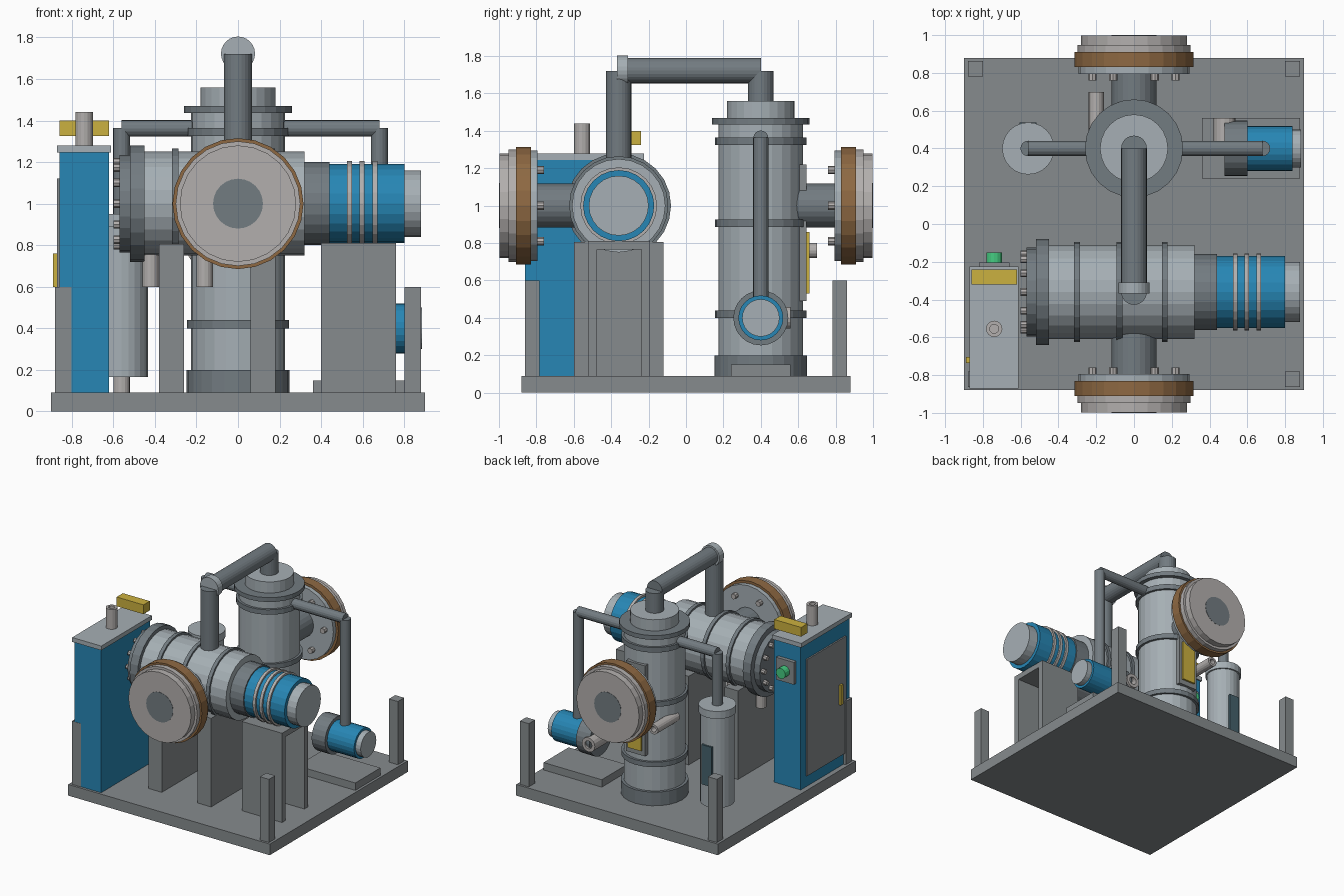
import bpy, bmesh
from math import cos, sin, pi
from mathutils import Vector

if "Cube" in bpy.data.objects:
    bpy.data.objects.remove(bpy.data.objects["Cube"])


def material(name, rgb):
    m = bpy.data.materials.new(name)
    m.diffuse_color = (*rgb, 1)
    m.use_nodes = True
    m.node_tree.nodes["Principled BSDF"].inputs["Base Color"].default_value = m.diffuse_color
    return m


LIGHT = material("light_steel", (0.38, 0.43, 0.46))
DARK = material("dark_steel", (0.17, 0.20, 0.22))
FRAME = material("frame_grey", (0.24, 0.26, 0.27))
PALE = material("pale_metal", (0.45, 0.43, 0.42))
BLUE = material("blue_paint", (0.02, 0.24, 0.46))
YELLOW = material("yellow_paint", (0.60, 0.44, 0.05))
BROWN = material("brown_gasket", (0.27, 0.14, 0.055))
GREEN = material("green_button", (0.06, 0.60, 0.22))
TEAL = material("dark_glass", (0.06, 0.12, 0.15))


def finish(name, bm, mat):
    bmesh.ops.recalc_face_normals(bm, faces=bm.faces)
    me = bpy.data.meshes.new(name)
    bm.to_mesh(me)
    bm.free()
    me.materials.append(mat)
    ob = bpy.data.objects.new(name, me)
    bpy.context.collection.objects.link(ob)
    return ob


def box(name, x, y, z, mat):
    """Box from (min, max) pairs."""
    bm = bmesh.new()
    bmesh.ops.create_cube(bm, size=1)
    for v in bm.verts:
        v.co = Vector([(a + b) / 2 + c * (b - a) for (a, b), c in zip((x, y, z), v.co)])
    return finish(name, bm, mat)


def lathe(name, axis, centre, profile, mat, seg=24):
    """Turn (radius, position) points around an axis; centre gives the other two coordinates."""
    bm = bmesh.new()
    rings = []
    for r, t in profile:
        ring = []
        for i in range(seg):
            a = 2 * pi * i / seg
            p = [centre[0] + r * cos(a), centre[1] + r * sin(a)]
            p.insert("xyz".index(axis), t)
            ring.append(bm.verts.new(p))
        rings.append(ring)
    for a, b in zip(rings, rings[1:]):
        for i in range(seg):
            j = (i + 1) % seg
            bm.faces.new((a[i], a[j], b[j], b[i]))
    bm.faces.new(rings[0])
    bm.faces.new(rings[-1])
    return finish(name, bm, mat)


def cyl(name, axis, centre, r, a, b, mat, seg=24):
    return lathe(name, axis, centre, [(r, a), (r, b)], mat, seg)


def nozzle(name, axis, centre, r, a, b, mat=PALE):
    """Short pipe with a bored open end at b."""
    d = 0.05 if b > a else -0.05
    return lathe(name, axis, centre, [(r, a), (r, b), (r * 0.55, b), (r * 0.55, b - d)], mat, 16)


# Skid base and corner posts
box("base_plate", (-0.9, 0.9), (-0.88, 0.88), (0, 0.09), FRAME)
for sx in (-1, 1):
    for sy in (-1, 1):
        cx, cy = sx * 0.84, sy * 0.822
        box("corner_post", (cx - 0.04, cx + 0.04), (cy - 0.04, cy + 0.04), (0.09, 0.6), FRAME)

# Control cabinet
box("cabinet_body", (-0.86, -0.62), (-0.86, -0.235), (0.09, 1.245), BLUE)
box("cabinet_lid", (-0.872, -0.612), (-0.87, -0.225), (1.245, 1.28), LIGHT)
box("cabinet_door", (-0.872, -0.85), (-0.80, -0.30), (0.18, 1.12), FRAME)
box("door_handle", (-0.89, -0.87), (-0.735, -0.705), (0.6, 0.76), YELLOW)
box("button_plate", (-0.82, -0.66), (-0.24, -0.205), (0.94, 1.12), FRAME)
cyl("green_button", "y", (-0.74, 1.03), 0.042, -0.21, -0.15, GREEN, 16)
nozzle("cabinet_vent", "z", (-0.74, -0.555), 0.043, 1.27, 1.44)
box("warning_beacon", (-0.86, -0.62), (-0.32, -0.24), (1.325, 1.40), YELLOW)

# Horizontal compressor, axis along x
C = (-0.36, 1.0)
cyl("compressor_body", "x", C, 0.25, -0.46, 0.32, LIGHT)
cyl("compressor_end_flange", "x", C, 0.28, -0.52, -0.45, DARK)
cyl("compressor_end_cover", "x", C, 0.235, -0.57, -0.52, DARK)
for x in (-0.302, -0.077, 0.163):
    cyl("compressor_band", "x", C, 0.265, x - 0.015, x + 0.015, DARK)
for i in range(12):
    a = 2 * pi * i / 12
    cyl("cover_bolt", "x", (C[0] + 0.2 * cos(a), C[1] + 0.2 * sin(a)), 0.02, -0.60, -0.56, PALE, 8)
cyl("motor_neck", "x", C, 0.2, 0.32, 0.44, DARK)
cyl("motor_body", "x", C, 0.19, 0.44, 0.80, BLUE)
for x in (0.537, 0.597, 0.66):
    cyl("motor_fin", "x", C, 0.205, x - 0.012, x + 0.012, PALE)
cyl("motor_end_cap", "x", C, 0.16, 0.80, 0.88, LIGHT)
for x in (-0.42, -0.16):
    nozzle("drain_nozzle", "z", (x, -0.36), 0.04, 0.82, 0.6)

# Compressor legs and motor pedestal
for x in (-0.32, 0.12):
    box("compressor_leg", (x - 0.06, x + 0.06), (-0.6, -0.12), (0.09, 0.805), FRAME)
for y in (-0.5, -0.215):
    box("pedestal_side", (0.40, 0.76), (y - 0.023, y + 0.023), (0.09, 0.77), FRAME)
box("pedestal_top", (0.40, 0.76), (-0.523, -0.192), (0.765, 0.81), FRAME)

# Vertical separator column
V = (0, 0.4)
cyl("column_foot", "z", V, 0.248, 0.09, 0.2, DARK)
cyl("column_body", "z", V, 0.226, 0.2, 1.44, LIGHT)
for z in (0.42, 0.907, 1.345):
    cyl("column_band", "z", V, 0.245, z - 0.02, z + 0.02, DARK)
cyl("column_flange", "z", V, 0.26, 1.435, 1.47, DARK)
cyl("column_cap", "z", V, 0.18, 1.47, 1.56, LIGHT)
box("gauge_frame", (-0.085, 0.085), (0.58, 0.645), (0.49, 1.22), FRAME)
box("gauge_panel", (-0.06, 0.06), (0.62, 0.66), (0.53, 0.86), YELLOW)
nozzle("column_nozzle", "y", (-0.2, 0.76), 0.04, 0.42, 0.70)

# Inlet and outlet flanges, mirrored front and back
for s, side, start in ((-1, "front", 0.5), (1, "back", 0.55)):
    F = (0, 1.0)
    cyl(side + "_branch_pipe", "y", F, 0.118, s * start, s * 0.80, DARK)
    cyl(side + "_inner_flange", "y", F, 0.295, s * 0.795, s * 0.83, LIGHT)
    cyl(side + "_gasket", "y", F, 0.315, s * 0.83, s * 0.91, BROWN)
    lathe(side + "_outer_flange", "y", F,
          [(0.3, s * 0.91), (0.3, s * 0.948), (0.28, s * 0.948), (0.28, s * 0.998)], PALE)
    cyl(side + "_port", "y", F, 0.12, s * 0.95, s * 1.0, DARK)
    for i in range(6):
        a = 2 * pi * i / 6
        cyl(side + "_flange_bolt", "y", (0.22 * cos(a), 1 + 0.22 * sin(a)), 0.022,
            s * 0.76, s * 0.80, PALE, 8)

# Overhead pipe from compressor to column
cyl("compressor_riser", "z", (0, -0.36), 0.068, 1.2, 1.72, DARK)
cyl("overhead_pipe", "y", (0, 1.722), 0.068, -0.36, 0.4, DARK)
cyl("overhead_collar", "y", (0, 1.722), 0.082, -0.368, -0.31, LIGHT)
cyl("column_riser", "z", (0, 0.4), 0.068, 1.55, 1.72, DARK)

# Side pipes from column to filter and pump
cyl("cross_pipe", "x", (0.4, 1.362), 0.04, -0.56, 0.68, DARK, 16)
cyl("filter_pipe", "z", (-0.56, 0.4), 0.041, 0.92, 1.365, DARK, 16)
cyl("pump_pipe", "z", (0.68, 0.4), 0.041, 0.45, 1.365, DARK, 16)

# Filter vessel
cyl("filter_foot", "z", (-0.56, 0.4), 0.04, 0.09, 0.17, PALE, 16)
cyl("filter_body", "z", (-0.56, 0.4), 0.126, 0.165, 0.9, LIGHT)
cyl("filter_lid", "z", (-0.56, 0.4), 0.138, 0.89, 0.95, LIGHT)
box("filter_window", (-0.605, -0.515), (0.5, 0.538), (0.34, 0.66), TEAL)

# Pump and its pad
P = (0.4, 0.4)
box("pump_pad", (0.36, 0.88), (0.24, 0.56), (0.09, 0.15), FRAME)
cyl("pump_housing", "x", P, 0.147, 0.48, 0.60, DARK)
cyl("pump_motor", "x", P, 0.12, 0.60, 0.84, BLUE)
cyl("pump_end_cap", "x", P, 0.1, 0.84, 0.885, LIGHT)
nozzle("pump_nozzle", "y", (0.48, 0.4), 0.058, 0.38, 0.56)
